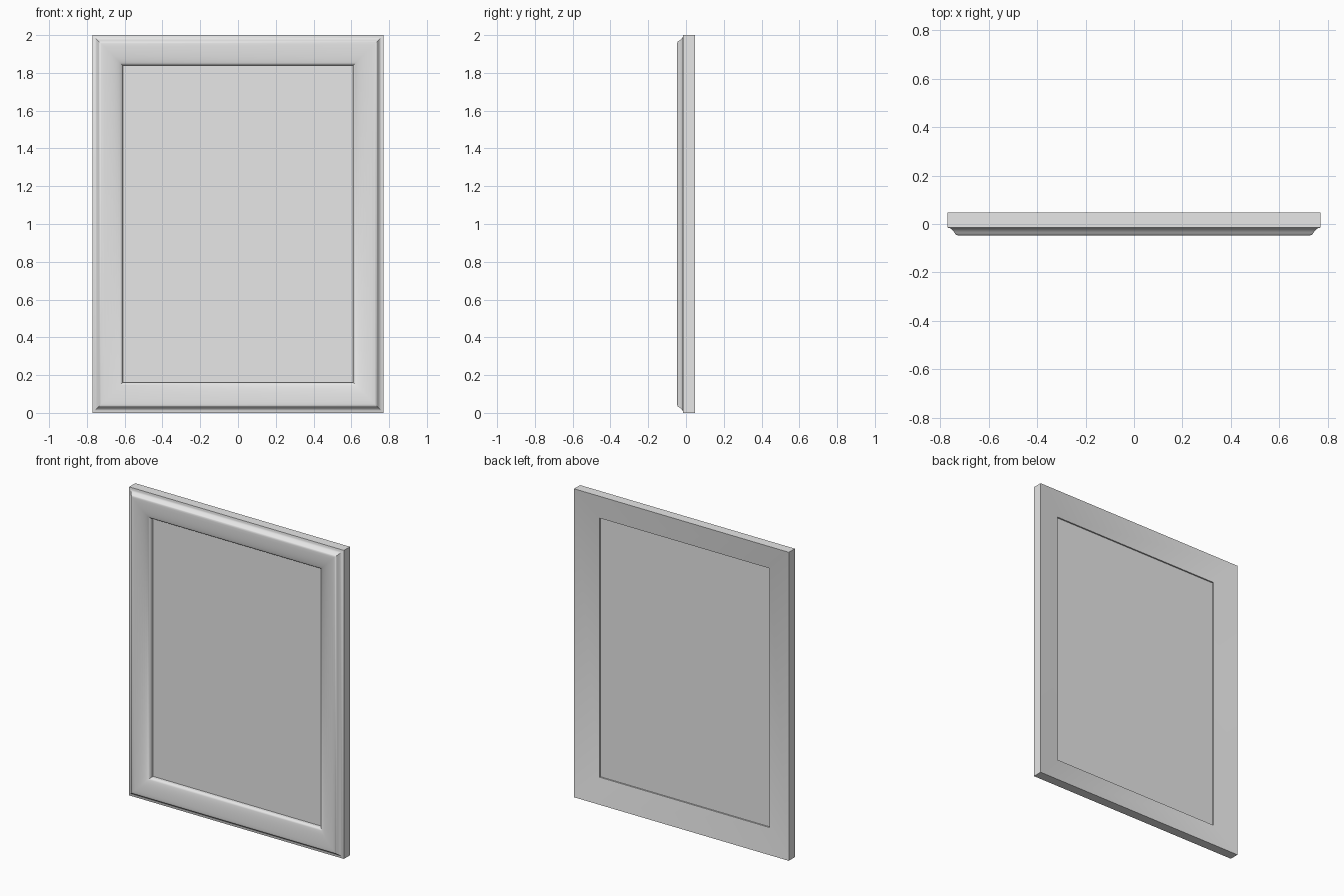
import bpy
import bmesh
import math

cube = bpy.data.objects.get("Cube")
if cube:
    bpy.data.objects.remove(cube, do_unlink=True)

HALF_WIDTH, HEIGHT = 0.77, 2.0
RAIL = 0.16          # width of the moulding
PANEL_Y = 0.003      # depth of the centre panel

grey = bpy.data.materials.new("light_grey")
grey.use_nodes = True
grey.diffuse_color = (0.8, 0.8, 0.8, 1)
grey.node_tree.nodes["Principled BSDF"].inputs["Base Color"].default_value = (0.8, 0.8, 0.8, 1)


def add_object(name, bm):
    bmesh.ops.recalc_face_normals(bm, faces=bm.faces[:])
    mesh = bpy.data.meshes.new(name)
    bm.to_mesh(mesh)
    bm.free()
    mesh.materials.append(grey)
    obj = bpy.data.objects.new(name, mesh)
    bpy.context.collection.objects.link(obj)
    return obj


def ring(bm, inset, y):
    """Rectangle of vertices, moved in from the outer edge."""
    x, low, high = HALF_WIDTH - inset, inset, HEIGHT - inset
    return [bm.verts.new((px, y, pz))
            for px, pz in ((-x, low), (x, low), (x, high), (-x, high))]


# Moulding section: (inset, depth), outer back edge round the front to the inner lip
section = [(0, 0.047), (0, -0.015), (0.012, -0.018), (0.021, -0.025),
           (0.028, -0.034), (0.033, -0.042), (0.038, -0.046), (0.046, -0.047)]
# Rounded front face rolling down to the opening
START, STEPS, DROP = 0.046, 10, 0.031
for i in range(1, STEPS + 1):
    a = math.pi / 2 * i / STEPS
    section.append((START + (RAIL - START) * math.sin(a),
                    -0.047 + DROP * (1 - math.cos(a))))
section.append((RAIL, 0.014))

# Mitred frame: the section swept round the rectangle
bm = bmesh.new()
rings = [ring(bm, inset, y) for inset, y in section]
for i, a in enumerate(rings):
    b = rings[(i + 1) % len(rings)]
    for j in range(4):
        k = (j + 1) % 4
        bm.faces.new((a[j], a[k], b[k], b[j]))
frame = add_object("frame", bm)

# Thin centre panel
bm = bmesh.new()
front, back = ring(bm, RAIL, PANEL_Y - 0.002), ring(bm, RAIL, PANEL_Y + 0.002)
bm.faces.new(front)
bm.faces.new(back)
for j in range(4):
    k = (j + 1) % 4
    bm.faces.new((front[j], front[k], back[k], back[j]))
add_object("panel", bm)

# Smooth moulding with crisp edges
bpy.ops.object.select_all(action='DESELECT')
frame.select_set(True)
bpy.context.view_layer.objects.active = frame
bpy.ops.object.shade_smooth_by_angle(angle=math.radians(35))
